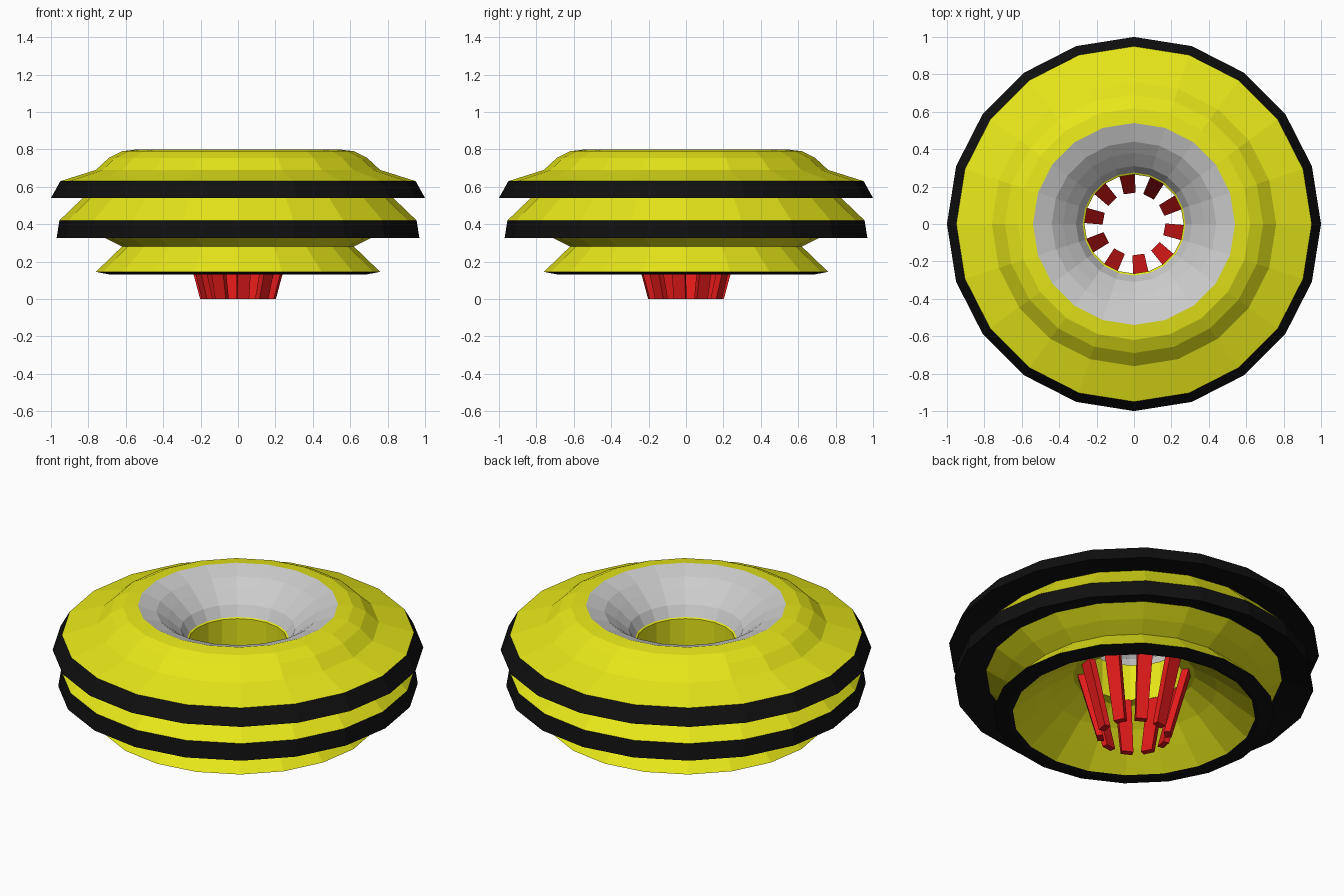
import bpy, bmesh, math

if "Cube" in bpy.data.objects:
    bpy.data.objects.remove(bpy.data.objects["Cube"])

SIDES = 20


def material(name, rgb):
    m = bpy.data.materials.new(name)
    m.diffuse_color = (*rgb, 1)
    m.use_nodes = True
    m.node_tree.nodes["Principled BSDF"].inputs["Base Color"].default_value = m.diffuse_color
    return m


yellow = material("yellow", (0.80, 0.80, 0.01))
black = material("black", (0.005, 0.005, 0.005))
red = material("red", (0.75, 0.01, 0.01))


def finish(name, bm, mat):
    me = bpy.data.meshes.new(name)
    bm.to_mesh(me)
    bm.free()
    if mat:
        me.materials.append(mat)
    ob = bpy.data.objects.new(name, me)
    bpy.context.collection.objects.link(ob)
    return ob


def lathe(name, profile, mat=None):
    """Spin an open (radius, z) profile; profiles run counter-clockwise round the section."""
    bm = bmesh.new()
    rings = []
    for r, z in profile:
        ring = []
        for k in range(SIDES):
            a = 2 * math.pi * k / SIDES
            ring.append(bm.verts.new((r * math.cos(a), r * math.sin(a), z)))
        rings.append(ring)
    for lo, hi in zip(rings, rings[1:]):
        for k in range(SIDES):
            n = (k + 1) % SIDES
            bm.faces.new((lo[k], lo[n], hi[n], hi[k]))
    return finish(name, bm, mat)


# Underside: out from the central tube, over the waist, down the bottom flare
lathe("underside", [(0.265, 0.38), (0.33, 0.38), (0.45, 0.30),
                    (0.535, 0.23), (0.655, 0.135)], yellow)
lathe("bottom_ring", [(0.655, 0.135), (0.68, 0.13), (0.76, 0.145)], black)

# Outer wall, alternating yellow tiers and black rings
lathe("lower_tier", [(0.76, 0.145), (0.62, 0.28), (0.71, 0.325), (0.80, 0.38)], yellow)
lathe("lower_ring", [(0.80, 0.38), (0.97, 0.325), (0.955, 0.42)], black)
lathe("middle_tier", [(0.955, 0.42), (0.83, 0.54), (0.79, 0.58)], yellow)
lathe("upper_ring", [(0.79, 0.58), (1.0, 0.54), (0.95, 0.63)], black)
lathe("top_tier", [(0.95, 0.63), (0.76, 0.69), (0.69, 0.755),
                   (0.62, 0.79), (0.54, 0.80)], yellow)

# Grey bowl and the yellow tube beneath it
lathe("bowl", [(0.54, 0.80), (0.44, 0.765), (0.38, 0.72), (0.31, 0.66), (0.275, 0.60)])
lathe("inner_tube", [(0.275, 0.60), (0.265, 0.595), (0.265, 0.38)], yellow)

# Ten red prongs leaning inward under the tube
prong = [(0.165, 0.0, 0.032), (0.20, 0.0, 0.032), (0.31, 0.41, 0.042), (0.272, 0.41, 0.042)]
for i in range(10):
    a = math.radians(-10 + 36 * i)
    c, s = math.cos(a), math.sin(a)
    bm = bmesh.new()
    left, right = [[bm.verts.new((r * c - side * w * s, r * s + side * w * c, z))
                    for r, z, w in prong] for side in (1, -1)]
    bm.faces.new(left)
    bm.faces.new(right[::-1])
    for k in range(4):
        n = (k + 1) % 4
        bm.faces.new((left[k], right[k], right[n], left[n]))
    bmesh.ops.recalc_face_normals(bm, faces=bm.faces)
    finish(f"prong_{i + 1}", bm, red)
